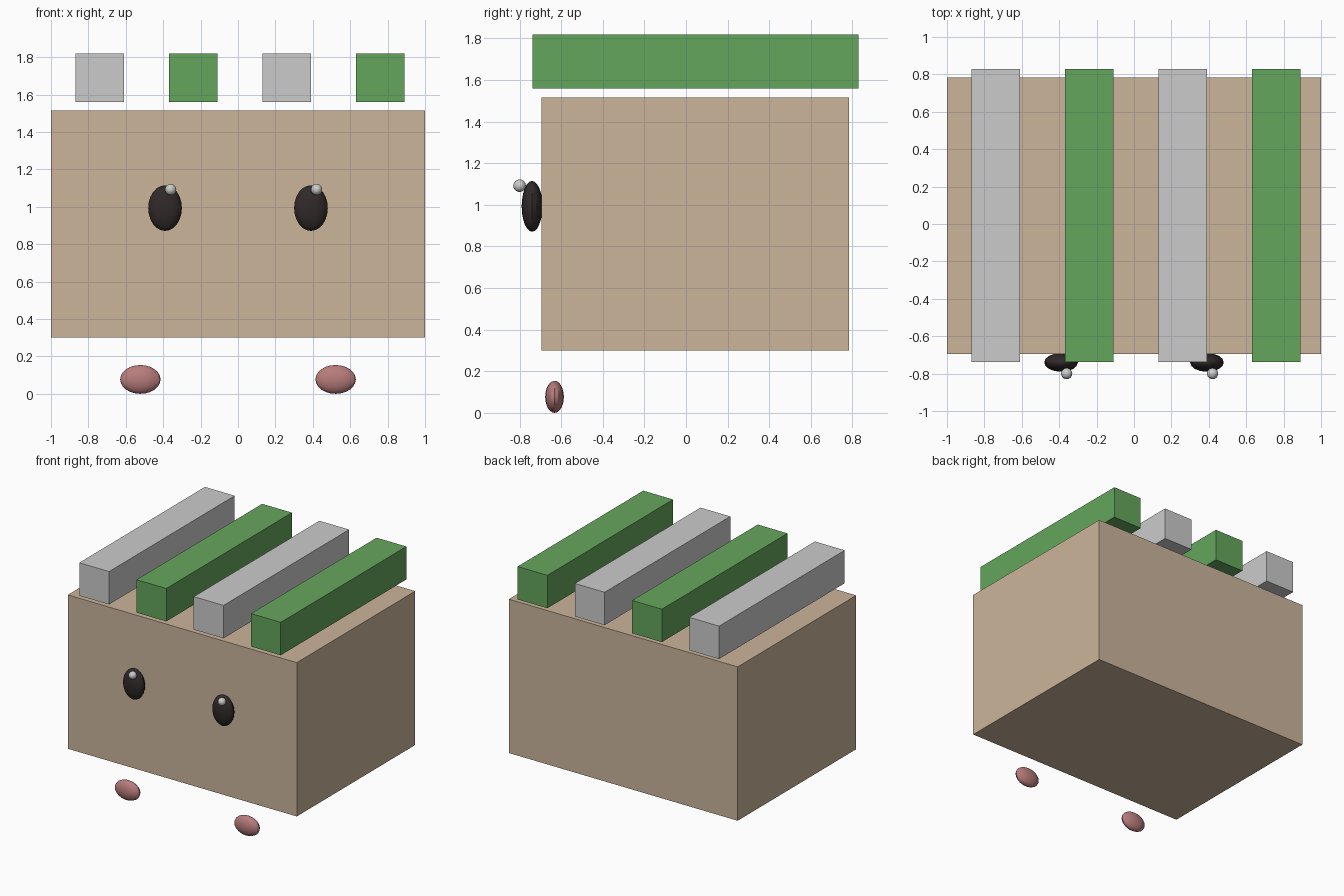
import bpy, math

if "Cube" in bpy.data.objects:
    bpy.data.objects.remove(bpy.data.objects["Cube"])


def material(name, rgb):
    m = bpy.data.materials.new(name)
    m.diffuse_color = (*rgb, 1)
    m.use_nodes = True
    m.node_tree.nodes["Principled BSDF"].inputs["Base Color"].default_value = m.diffuse_color
    return m


TAN = material("tan", (0.60, 0.46, 0.33))
GREEN = material("green", (0.13, 0.38, 0.11))
BLACK = material("black", (0.03, 0.022, 0.022))
PINK = material("pink", (0.48, 0.20, 0.20))


def finish(name, scale, mat):
    ob = bpy.context.object
    ob.name = name
    ob.scale = scale
    bpy.ops.object.transform_apply(location=False, rotation=False, scale=True)
    if mat:
        ob.data.materials.append(mat)
    return ob


def box(name, lo, hi, mat=None):
    centre = [(a + b) / 2 for a, b in zip(lo, hi)]
    bpy.ops.mesh.primitive_cube_add(size=1, location=centre)
    return finish(name, [b - a for a, b in zip(lo, hi)], mat)


def ellipsoid(name, centre, radii, mat=None):
    bpy.ops.mesh.primitive_uv_sphere_add(segments=16, ring_count=12, radius=1, location=centre)
    ob = finish(name, radii, mat)
    bpy.ops.object.shade_smooth_by_angle(angle=math.radians(30))
    return ob


# Boxy body
box("body", (-1, -0.695, 0.30), (1, 0.783, 1.515), TAN)

# Four bars floating above the body, alternating grey and green
for i in range(4):
    x = -0.87 + 0.5 * i
    box(f"top_bar_{i + 1}", (x, -0.738, 1.56), (x + 0.26, 0.83, 1.82), GREEN if i % 2 else None)

# Eyes with highlights, and feet
for side, s in (("left", -1), ("right", 1)):
    ellipsoid(f"{side}_eye", (0.39 * s, -0.74, 0.993), (0.09, 0.05, 0.122), BLACK)
    ellipsoid(f"{side}_eye_highlight", (0.39 * s + 0.03, -0.80, 1.092), (0.03, 0.03, 0.03))
    ellipsoid(f"{side}_foot", (0.522 * s, -0.632, 0.077), (0.108, 0.045, 0.077), PINK)
